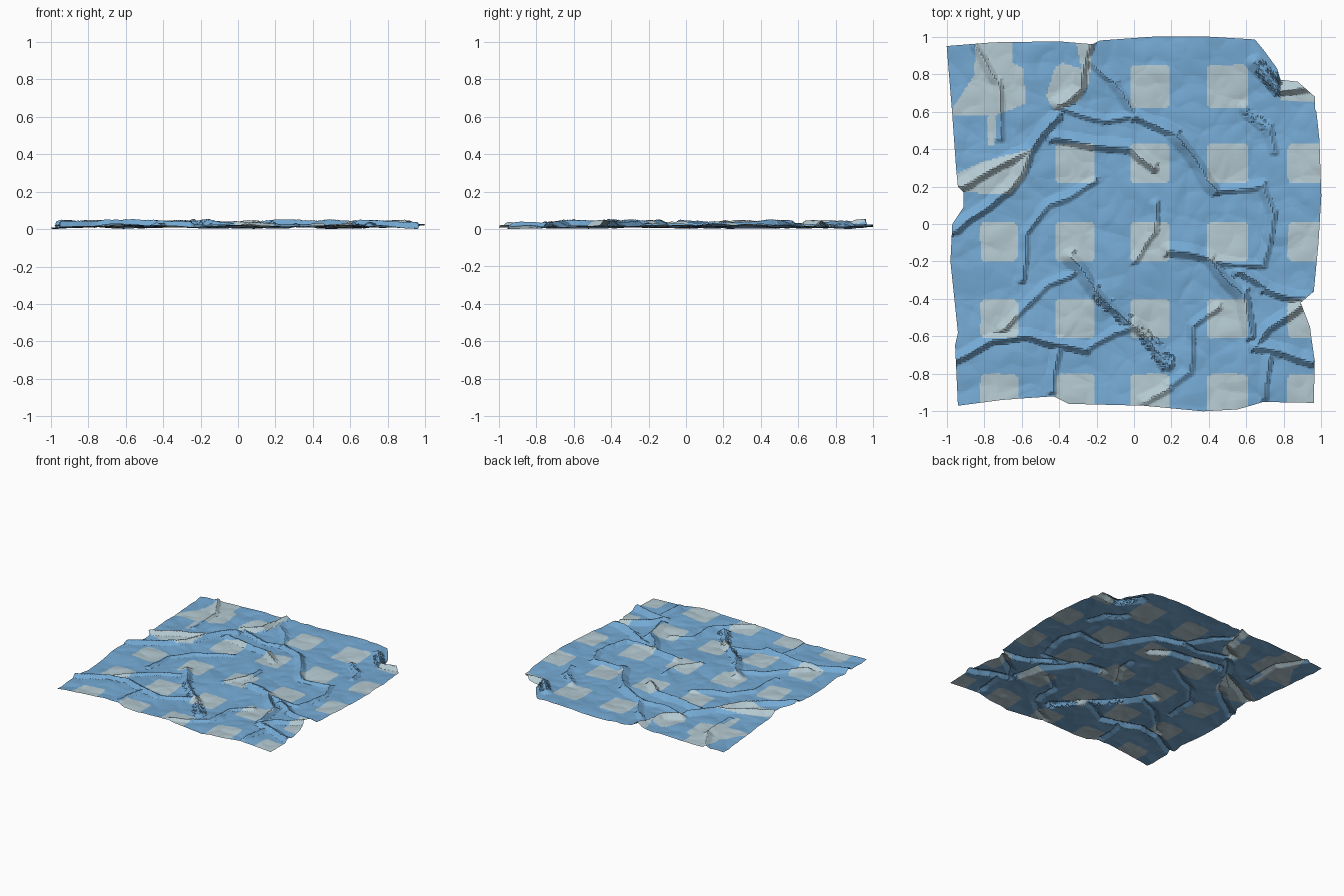
import bpy
import math
from mathutils import Vector, noise

if "Cube" in bpy.data.objects:
    bpy.data.objects.remove(bpy.data.objects["Cube"])

N = 200  # grid cells per side


def material(name, rgb):
    m = bpy.data.materials.new(name)
    m.diffuse_color = (*rgb, 1)
    m.use_nodes = True
    m.node_tree.nodes["Principled BSDF"].inputs["Base Color"].default_value = m.diffuse_color
    return m


def interp(points, t):
    """Piecewise linear profile lookup."""
    if t <= points[0][0]:
        return points[0][1]
    for (a, p), (b, q) in zip(points, points[1:]):
        if t <= b:
            return p + (q - p) * (t - a) / (b - a)
    return points[-1][1]


# Uneven outline: left/right are (y, x), bottom/top are (x, y)
LEFT = [(-1, -.94), (-.65, -.955), (-.58, -.94), (-.2, -.98), (0, -.97), (.09, -.91),
        (.17, -.91), (.2, -.94), (.3, -.95), (1, -1)]
RIGHT = [(-1, .96), (-.75, .965), (-.55, .94), (-.42, .89), (-.36, .96), (-.1, .985),
         (.15, 1), (.45, .99), (.68, .965), (1, .965)]
BOTTOM = [(-1, -.97), (-.73, -.94), (-.43, -.92), (-.35, -.96), (.05, -.97), (.37, -1),
          (.55, -.99), (.7, -.95), (1, -.955)]
TOP = [(-1, .95), (-.75, .97), (-.4, .975), (-.22, .96), (-.18, .98), (.1, 1), (.4, 1),
       (.65, .985), (.7, .93), (.78, .83), (.8, .77), (.9, .76), (1, .68)]

# Main raised folds, as short paths seen from above
FOLDS = [
    [(-.41, .44), (-.02, .40), (.10, .30)],
    [(.02, .57), (.22, .48), (.46, .18)],
    [(-.95, -.03), (-.66, .18), (-.55, .38), (-.41, .56)],
    [(-.93, .20), (-.75, .30), (-.55, .39)],
    [(-.40, .63), (-.28, .72), (-.24, .96)],
    [(-.35, -.18), (-.20, -.35), (0, -.55), (.20, -.75)],
    [(-.95, -.73), (-.75, -.62), (-.58, -.60), (-.25, -.68)],
    [(.20, -.15), (.42, -.20), (.58, -.38), (.64, -.60)],
    [(.58, -.25), (.70, -.36), (.92, -.40)],
    [(.90, -.42), (.72, -.56), (.66, -.65), (.80, -.68), (.96, -.75)],
    [(.65, .85), (.78, .72), (.95, .72)],
]
# Smaller creases
CREASES = [
    [(-.24, .88), (-.10, .75), (.02, .58), (-.15, .55), (-.40, .62)],
    [(.60, .62), (.72, .50), (.75, .40)],
    [(-.59, -.30), (-.57, -.05), (-.45, .10), (-.20, .22)],
    [(-.25, -.68), (-.10, -.58), (.02, -.55)],
    [(-.70, -.55), (-.45, -.33), (-.30, -.25)],
    [(-.40, -.62), (-.43, -.90)],
    [(.20, -.85), (.30, -.80), (.32, -.55), (.45, -.45)],
    [(.42, -.20), (.70, -.22), (.74, .05), (.70, .20), (.46, .18)],
    [(.10, .10), (.12, -.05), (0, -.20)],
    [(.72, -.70), (.70, -.93)],
    [(.05, -.95), (.20, -.86)],
    [(-.85, .95), (-.72, .75), (-.72, .45)],
]


def segments(paths, width, height):
    return [(*a, *b, width, height) for p in paths for a, b in zip(p, p[1:])]


SEGS = segments(FOLDS, .05, .026) + segments(CREASES, .04, .016)


def fold_height(x, y):
    best = 0
    for ax, ay, bx, by, w, h in SEGS:
        if x < min(ax, bx) - w or x > max(ax, bx) + w or y < min(ay, by) - w or y > max(ay, by) + w:
            continue
        dx, dy = bx - ax, by - ay
        t = max(0, min(1, ((x - ax) * dx + (y - ay) * dy) / (dx * dx + dy * dy)))
        ox, oy = x - ax - t * dx, y - ay - t * dy
        d = math.hypot(ox, oy)
        # folds lean over: the lower-right side is steeper
        if ox - oy > 0:
            d *= 1.7
        best = max(best, h * (1 - d / w))
    return best


def height(x, y):
    p = Vector((x, y, 0))
    wobble = noise.noise_vector(p * 5) * .025
    near = noise.voronoi(p * 4.5 + wobble * 4)[0]
    facets = .011 * min(1, near[1] - near[0])
    swell = .012 * noise.noise(p * 2.5 + Vector((3, 7, 1)))
    small = .006 * abs(noise.noise(p * 8))
    return swell + facets + small + fold_height(x + wobble.x, y + wobble.y)


def edge(t):
    return max(0, (abs(t) - .6) / .4)


# Cloth surface
verts = []
for j in range(N + 1):
    for i in range(N + 1):
        u, v = i * 2 / N - 1, j * 2 / N - 1
        x = u + (interp(RIGHT, v) - 1 if u > 0 else interp(LEFT, v) + 1) * edge(u)
        y = v + (interp(TOP, u) - 1 if v > 0 else interp(BOTTOM, u) + 1) * edge(v)
        verts.append([x, y, height(x, y)])
low = min(v[2] for v in verts)
high = max(v[2] for v in verts)
for v in verts:
    v[2] = (v[2] - low) / (high - low) * .055
faces = [(k, k + 1, k + N + 2, k + N + 1)
         for j in range(N) for k in range(j * (N + 1), j * (N + 1) + N)]

# Pale patches: a regular lattice, with distorted ones in the upper corners
COLUMNS = [(-.82, -.62), (-.42, -.21), (-.02, .19), (.39, .61), (.82, 1.1)]
ROWS = [(-1.1, -.80), (-.61, -.40), (-.20, .01), (.22, .43), (.62, .85)]
SKIP = {(0, 3), (0, 4), (1, 4), (4, 4)}
BOXES = [(c, r) for i, c in enumerate(COLUMNS) for j, r in enumerate(ROWS) if (i, j) not in SKIP]
PATCHES = [
    [(-1.1, .58), (-.98, .60), (-.85, .80), (-.85, 1.1), (-.65, 1.1), (-.65, .86), (-.59, .83),
     (-.58, .64), (-.74, .58), (-.74, .42), (-.78, .42), (-.78, .58)],
    [(-.42, .84), (-.38, .86), (-.28, .83), (-.31, .97), (-.22, .97), (-.24, .75),
     (-.30, .65), (-.42, .60), (-.47, .68)],
    [(.78, .78), (.90, .78), (1, .70), (.98, .65), (.78, .66)],
    [(-.96, .26), (-.82, .33), (-.55, .40), (-.58, .25), (-.66, .16), (-.80, .16), (-.93, .18)],
]


def in_box(x, y, c, r, rad=.03):
    dx = max(c[0] + rad - x, x - c[1] + rad, 0)
    dy = max(r[0] + rad - y, y - r[1] + rad, 0)
    return math.hypot(dx, dy) < rad


def in_poly(x, y, poly):
    inside = False
    for (ax, ay), (bx, by) in zip(poly, poly[1:] + poly[:1]):
        if (ay > y) != (by > y) and x < ax + (y - ay) * (bx - ax) / (by - ay):
            inside = not inside
    return inside


mesh = bpy.data.meshes.new("crumpled_cloth")
mesh.from_pydata(verts, [], faces)
mesh.materials.append(material("cloth blue", (.178, .402, .66)))
mesh.materials.append(material("patch pale grey", (.46, .59, .64)))
for f in mesh.polygons:
    x, y, _ = f.center
    f.material_index = int(any(in_box(x, y, c, r) for c, r in BOXES)
                           or any(in_poly(x, y, p) for p in PATCHES))
mesh.update()
cloth = bpy.data.objects.new("crumpled_cloth", mesh)
bpy.context.collection.objects.link(cloth)
